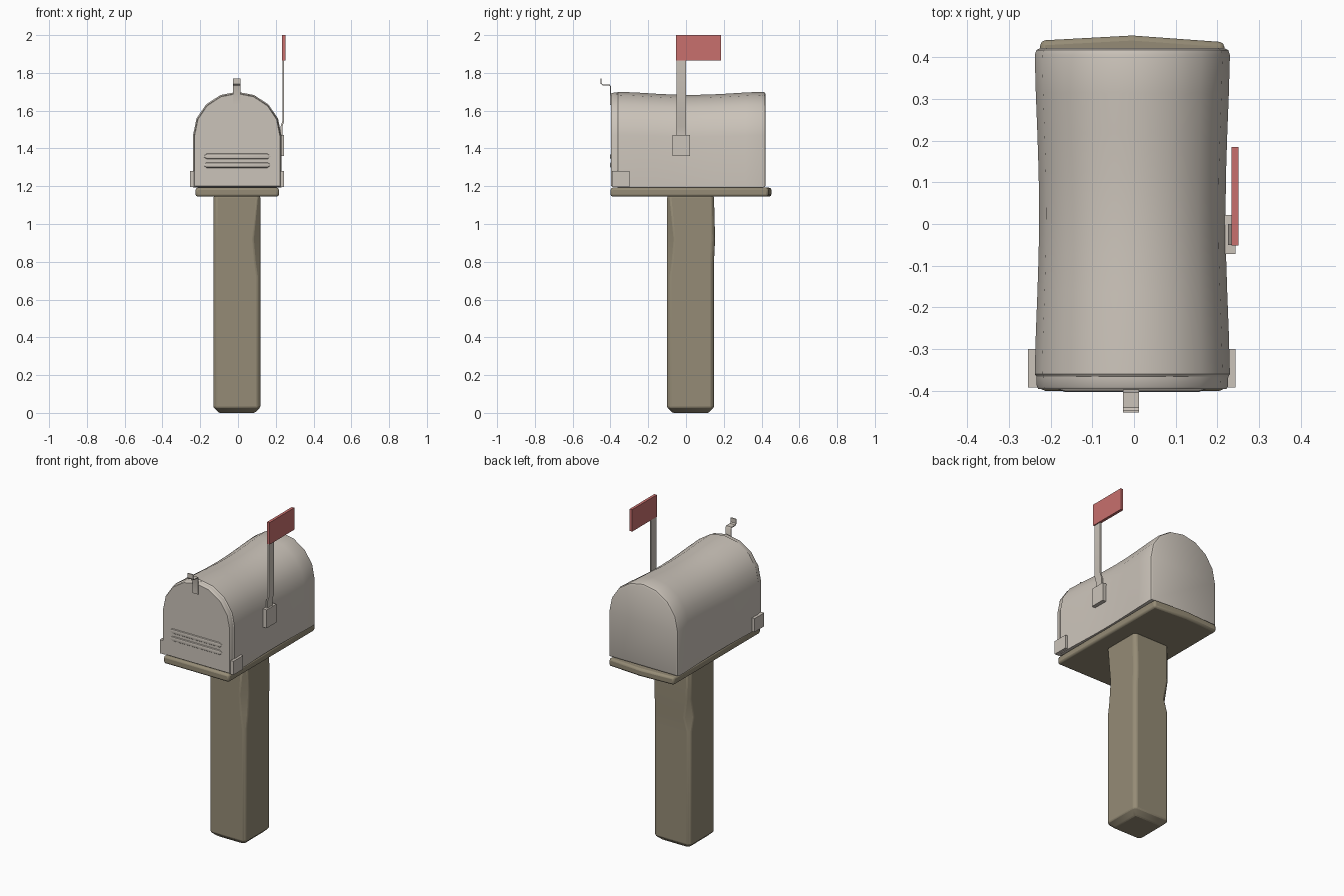
import bpy, bmesh, math
from mathutils import Vector

cube = bpy.data.objects.get("Cube")
if cube:
    bpy.data.objects.remove(cube, do_unlink=True)


def material(name, rgb):
    m = bpy.data.materials.new(name)
    m.use_nodes = True
    m.diffuse_color = (*rgb, 1)
    m.node_tree.nodes["Principled BSDF"].inputs["Base Color"].default_value = (*rgb, 1)
    return m


metal = material("pale metal", (0.60, 0.55, 0.49))
wood = material("worn wood", (0.30, 0.26, 0.18))
red = material("faded red", (0.58, 0.16, 0.155))


def finish(name, bm, mat, bevel=0, segments=1):
    """Turn a bmesh into a smooth-shaded object with bevelled edges."""
    bmesh.ops.recalc_face_normals(bm, faces=bm.faces)
    mesh = bpy.data.meshes.new(name)
    bm.to_mesh(mesh)
    bm.free()
    mesh.materials.append(mat)
    ob = bpy.data.objects.new(name, mesh)
    bpy.context.collection.objects.link(ob)
    if bevel:
        mod = ob.modifiers.new("soft edges", 'BEVEL')
        mod.width, mod.segments = bevel, segments
        mod.limit_method, mod.angle_limit = 'ANGLE', math.radians(40)
    bpy.ops.object.select_all(action='DESELECT')
    ob.select_set(True)
    bpy.context.view_layer.objects.active = ob
    bpy.ops.object.shade_smooth_by_angle(angle=math.radians(35))
    return ob


def loft(name, rings, mat, bevel=0, segments=1):
    """Bridge a list of equal-length point rings and cap both ends."""
    bm = bmesh.new()
    rows = [[bm.verts.new(p) for p in ring] for ring in rings]
    n = len(rows[0])
    for a, b in zip(rows, rows[1:]):
        for i in range(n):
            j = (i + 1) % n
            bm.faces.new((a[i], a[j], b[j], b[i]))
    bm.faces.new(rows[0])
    bm.faces.new(rows[-1])
    return finish(name, bm, mat, bevel, segments)


def box(name, lo, hi, mat, bevel=0):
    (x0, y0, z0), (x1, y1, z1) = lo, hi
    rings = [[(x0, y0, z), (x1, y0, z), (x1, y1, z), (x0, y1, z)] for z in (z0, z1)]
    return loft(name, rings, mat, bevel)


def strip(name, path, width_axis, w0, w1, thick, mat):
    """Bent sheet-metal strip: a path of (side, z) points, extruded in x or y."""
    rings = []
    for k, (s, z) in enumerate(path):
        a = Vector(path[max(k - 1, 0)])
        b = Vector(path[min(k + 1, len(path) - 1)])
        d = (b - a).normalized()
        n = Vector((-d.y, d.x)) * thick / 2
        ring = []
        for w, sign in ((w0, 1), (w1, 1), (w1, -1), (w0, -1)):
            ps, pz = s + sign * n.x, z + sign * n.y
            ring.append((w, ps, pz) if width_axis == 'x' else (ps, w, pz))
        rings.append(ring)
    return loft(name, rings, mat)


CX, FLOOR, SPRING = -0.004, 1.193, 1.47


def arch(y, sx=1.0, sz=1.0, inset=0.0):
    """Round-topped outline at depth y."""
    pts = [(-0.234, FLOOR), (0.234, FLOOR)]
    for i in range(9):
        t = math.pi * i / 8
        pts.append((0.234 * math.cos(t), SPRING + 0.23 * math.sin(t)))
    mid = 1.44
    k = 1 - inset / 0.24
    return [(CX + x * sx * k, y, mid + (FLOOR + (z - FLOOR) * sz - mid) * k) for x, z in pts]


# Box body, waisted and sagging towards the middle
body = [arch(-0.367, inset=0.005), arch(-0.360)]
for i in range(1, 8):
    y = -0.36 + 0.77 * i / 8
    sag = math.sin(math.pi * i / 8) ** 1.5
    body.append(arch(y, 1 - 0.045 * sag, 1 - 0.033 * sag))
body += [arch(0.405), arch(0.417, inset=0.004), arch(0.422, inset=0.014)]
loft("mailbox_body", body, metal)

# Door with two raised ribs
loft("door", [arch(-0.366, inset=0.004), arch(-0.390, inset=0.005), arch(-0.396, inset=0.009)], metal)
for label, z in (("lower", 1.312), ("upper", 1.358)):
    rings = []
    for x, k in ((-0.185, 0.1), (-0.165, 1), (0.155, 1), (0.175, 0.1)):
        rings.append([(x, -0.394 - 0.009 * k * math.sin(t), z + 0.016 * k * math.cos(t))
                      for t in (math.pi * i / 4 for i in range(5))])
    loft(label + "_door_rib", rings, metal)

# Door pull, bent forwards and up
strip("door_pull", [(-0.400, 1.63), (-0.400, 1.728), (-0.404, 1.735), (-0.440, 1.735),
                    (-0.449, 1.743), (-0.449, 1.77)], 'x', -0.026, 0.012, 0.005, metal)

# Hinge plates on both sides
for label, x0, x1 in (("right", -0.254, -0.222), ("left", 0.214, 0.244)):
    box(label + "_hinge", (x0, -0.392, 1.197), (x1, -0.30, 1.28), metal)

# Signal flag and its mount
box("flag_bracket", (0.205, -0.072, 1.36), (0.244, 0.022, 1.472), metal)
strip("flag_arm", [(0.230, 1.46), (0.230, 1.515), (0.240, 1.545), (0.240, 1.87)],
      'y', -0.05, 0.0, 0.009, metal)
box("flag", (0.234, -0.052, 1.866), (0.251, 0.185, 2.0), red)

# Shelf board with a slightly bowed back edge
outline = [(-0.225, -0.40), (0.217, -0.40), (0.217, 0.436), (-0.004, 0.452), (-0.225, 0.440)]
loft("shelf_board", [[(x, y, z) for x, y in outline] for z in (1.145, 1.192)], wood, 0.012, 2)

# Post with worn corners: (height, inset, wear on front left, wear on back right)
post = []
for z, inset, wear_a, wear_b in ((0.0, 0.03, 0, 0), (0.03, 0, 0, 0), (0.72, 0, 0, 0),
                                 (0.80, 0, 0.012, 0.024), (0.92, 0, 0.022, 0.004),
                                 (1.146, 0, 0, 0)):
    ring = []
    bulge = 0.006 if z == 0.92 else 0
    corners = ((-1, -1, 0), (1, -1, wear_a), (1, 1, 0), (-1, 1, wear_b))
    for i, (sx, sy, wear) in enumerate(corners):
        c = 0.016 + wear
        r = 0.124 - inset
        flat, deep = (r - c, r), (r, r - c)
        order = (deep, flat) if i % 2 == 0 else (flat, deep)
        for px, py in order:
            ring.append((-0.006 + sx * px, 0.024 + sy * py + (bulge if sy > 0 else 0), z))
    post.append(ring)
loft("post", post, wood, 0.006, 2)
